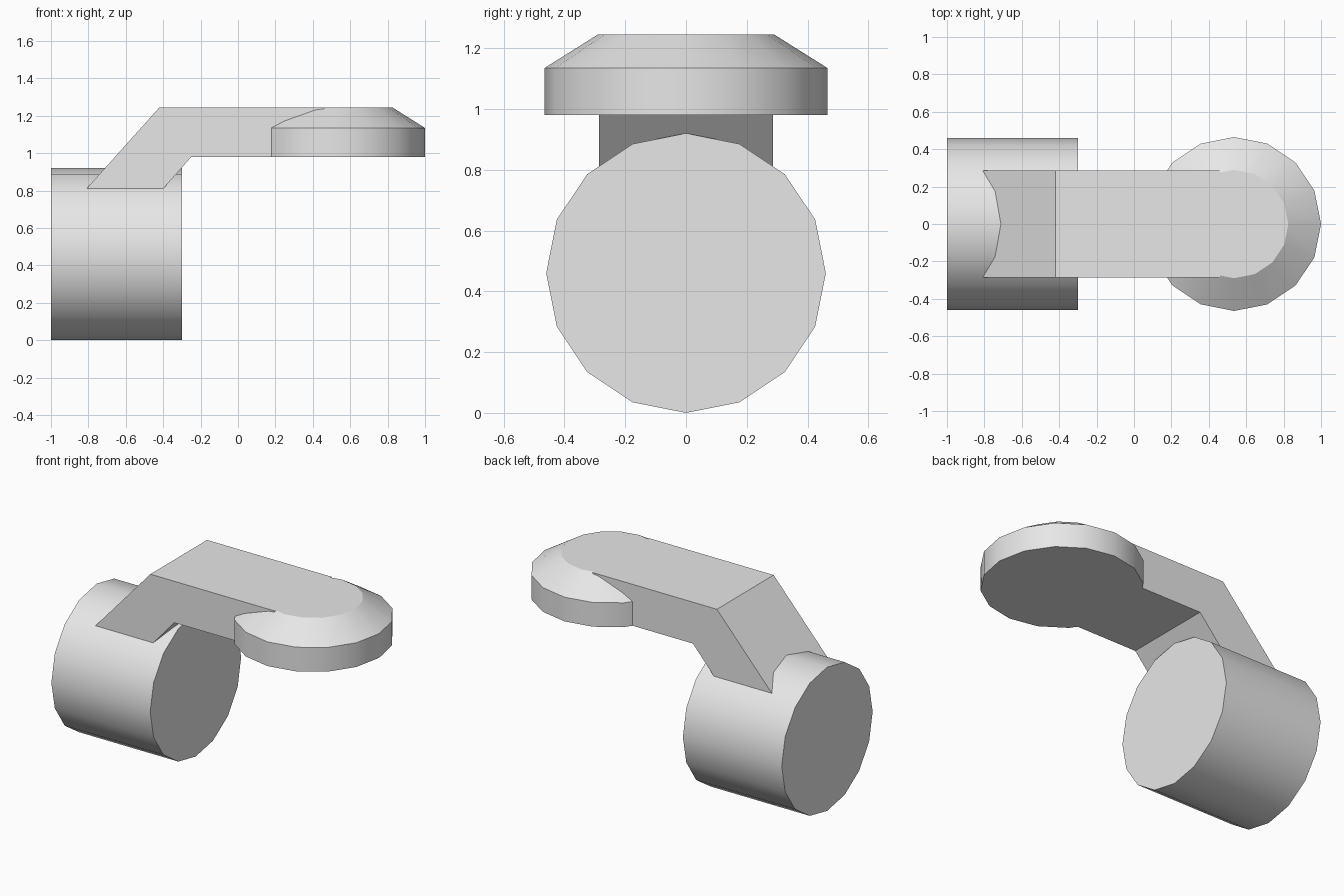
import bpy, bmesh, math
from mathutils import Matrix, Vector

cube = bpy.data.objects.get("Cube")
if cube:
    bpy.data.objects.remove(cube, do_unlink=True)

GREY = (0.8, 0.8, 0.8, 1.0)
SIDES = 16
TOP, UNDER = 1.245, 0.98

metal = bpy.data.materials.new("light_grey")
metal.use_nodes = True
metal.diffuse_color = GREY
metal.node_tree.nodes["Principled BSDF"].inputs["Base Color"].default_value = GREY


def finish(name, bm):
    """Turn a bmesh into a shaded, coloured object."""
    bmesh.ops.recalc_face_normals(bm, faces=bm.faces)
    mesh = bpy.data.meshes.new(name)
    bm.to_mesh(mesh)
    bm.free()
    mesh.materials.append(metal)
    obj = bpy.data.objects.new(name, mesh)
    bpy.context.collection.objects.link(obj)
    bpy.ops.object.select_all(action="DESELECT")
    obj.select_set(True)
    bpy.context.view_layer.objects.active = obj
    bpy.ops.object.shade_smooth_by_angle(angle=math.radians(30))
    return obj


def turned(name, profile, matrix):
    """Solid of stacked rings; profile is (radius, height) from bottom to top."""
    bm = bmesh.new()
    rings = []
    for radius, height in profile:
        ring = []
        for i in range(SIDES):
            a = math.tau * i / SIDES
            p = Vector((radius * math.cos(a), radius * math.sin(a), height))
            ring.append(bm.verts.new(matrix @ p))
        rings.append(ring)
    for low, high in zip(rings, rings[1:]):
        for i in range(SIDES):
            j = (i + 1) % SIDES
            bm.faces.new((low[i], low[j], high[j], high[i]))
    bm.faces.new(rings[0][::-1])
    bm.faces.new(rings[-1])
    return finish(name, bm)


def extruded(name, outline, half_width):
    """Side outline in x and z, extruded evenly along y."""
    bm = bmesh.new()
    face = bm.faces.new([bm.verts.new((x, -half_width, z)) for x, z in outline])
    new = bmesh.ops.extrude_face_region(bm, geom=[face])["geom"]
    verts = [v for v in new if isinstance(v, bmesh.types.BMVert)]
    bmesh.ops.translate(bm, verts=verts, vec=(0, 2 * half_width, 0))
    return finish(name, bm)


# Horizontal barrel, lying along x
turned("barrel", [(0.46, -1.0), (0.46, -0.3)],
       Matrix.Translation((0, 0, 0.46)) @ Matrix.Rotation(math.pi / 2, 4, "Y"))

# Round end pad with a wide chamfer on top
turned("end_pad", [(0.465, UNDER), (0.465, 1.135), (0.29, TOP)],
       Matrix.Translation((0.535, 0, 0)))

# Cranked arm rising out of the barrel and running into the pad
extruded("arm", [(-0.909, 0.7), (-0.497, 0.7), (-0.25, UNDER),
                 (0.46, UNDER), (0.46, TOP), (-0.42, TOP)], 0.287)
